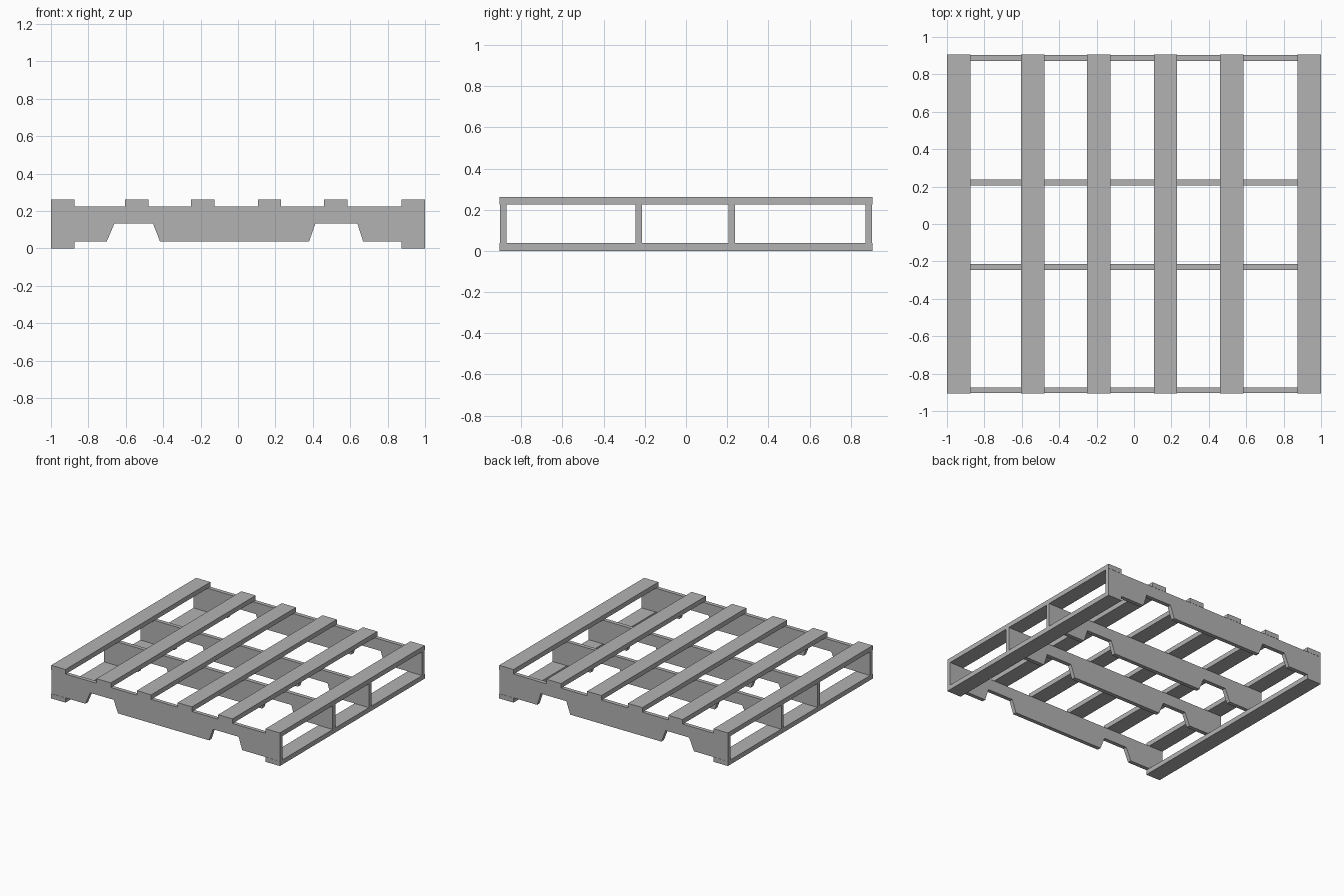
import bpy, bmesh

if "Cube" in bpy.data.objects:
    bpy.data.objects.remove(bpy.data.objects["Cube"])

HALF_Y = 0.905
BOARD_W = 0.125
Z_LOW, Z_DECK, Z_TOP = 0.037, 0.225, 0.262

# Dark grey for all parts
grey = bpy.data.materials.new("grey")
grey.diffuse_color = (0.45, 0.45, 0.45, 1)
grey.use_nodes = True
grey.node_tree.nodes["Principled BSDF"].inputs["Base Color"].default_value = grey.diffuse_color


def extrude_profile(name, points, y0, y1):
    """Extrude an x-z outline along y into a solid."""
    bm = bmesh.new()
    face = bm.faces.new([bm.verts.new((x, y0, z)) for x, z in points])
    ext = bmesh.ops.extrude_face_region(bm, geom=[face])
    verts = [v for v in ext["geom"] if isinstance(v, bmesh.types.BMVert)]
    bmesh.ops.translate(bm, verts=verts, vec=(0, y1 - y0, 0))
    bmesh.ops.recalc_face_normals(bm, faces=bm.faces)
    mesh = bpy.data.meshes.new(name)
    bm.to_mesh(mesh)
    bm.free()
    mesh.materials.append(grey)
    obj = bpy.data.objects.new(name, mesh)
    bpy.context.collection.objects.link(obj)
    return obj


def board(name, x0, z0, z1):
    x1 = x0 + BOARD_W
    return extrude_profile(name, [(x0, z0), (x1, z0), (x1, z1), (x0, z1)],
                           -HALF_Y, HALF_Y)


# Stringers with two fork notches, set a hair behind the board ends
stringer_outline = [
    (-1, Z_LOW), (-0.702, Z_LOW), (-0.66, 0.134), (-0.455, 0.134),
    (-0.417, Z_LOW), (0.38, Z_LOW), (0.414, 0.134), (0.638, 0.134),
    (0.669, Z_LOW), (1, Z_LOW), (1, Z_DECK), (-1, Z_DECK),
]
for i, (y0, y1) in enumerate([(-0.9035, -0.873), (-0.245, -0.213),
                              (0.207, 0.238), (0.872, 0.9035)]):
    extrude_profile(f"stringer_{i + 1}", stringer_outline, y0, y1)

# Top deck slats
for i, x in enumerate([-1, -0.604, -0.251, 0.106, 0.46, 0.875]):
    board(f"deck_slat_{i + 1}", x, Z_DECK, Z_TOP)

# Bottom boards under both ends
for side, x in (("left", -1), ("right", 0.875)):
    board(f"bottom_board_{side}", x, 0, Z_LOW)
